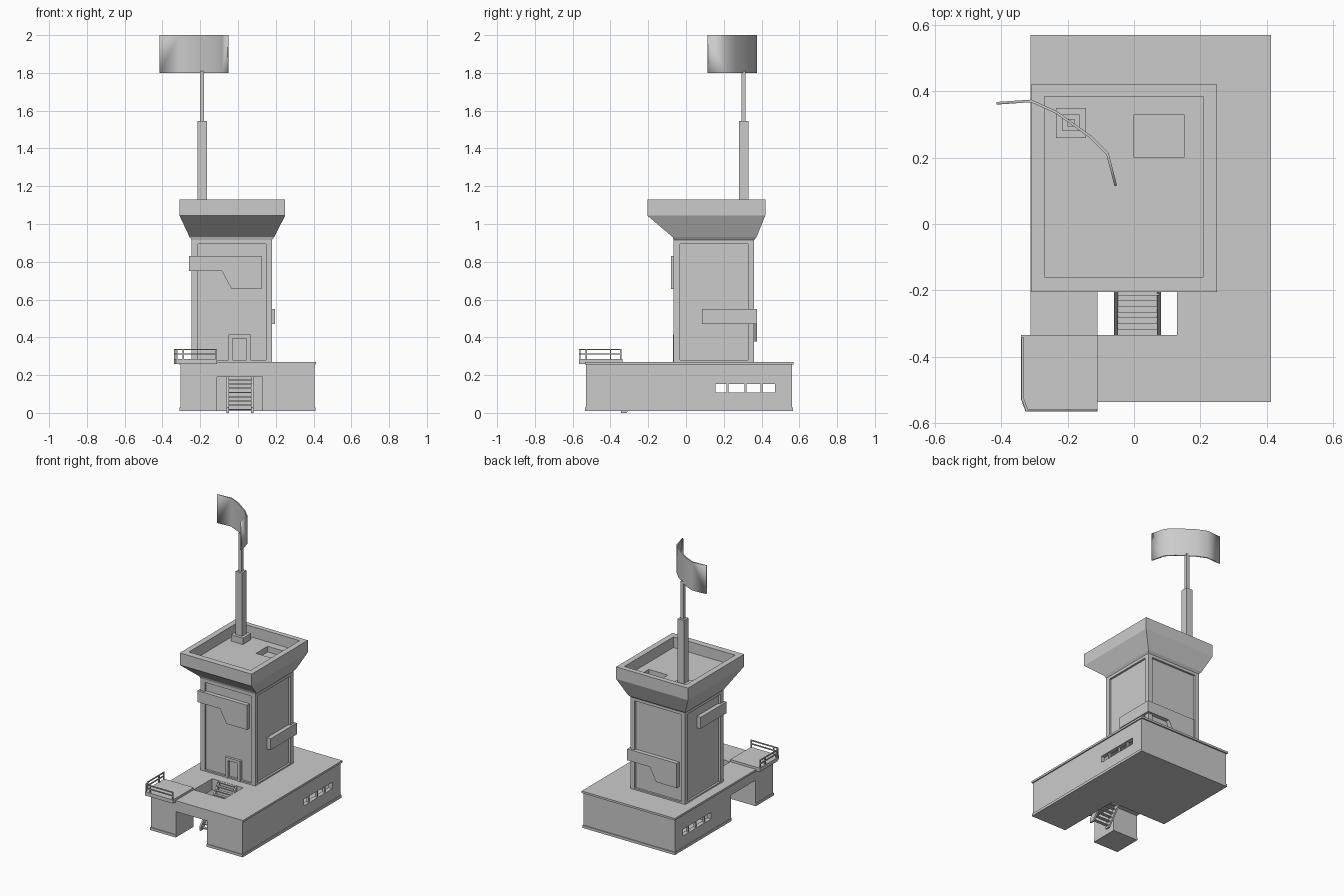
import bpy
import bmesh
from mathutils import Vector, Matrix

if "Cube" in bpy.data.objects:
    bpy.data.objects.remove(bpy.data.objects["Cube"], do_unlink=True)

GREY = (0.6, 0.6, 0.6, 1.0)
mat = bpy.data.materials.new("plain_grey")
mat.use_nodes = True
mat.diffuse_color = GREY
mat.node_tree.nodes["Principled BSDF"].inputs["Base Color"].default_value = GREY


def finish(name, bm):
    bmesh.ops.recalc_face_normals(bm, faces=bm.faces)
    mesh = bpy.data.meshes.new(name)
    bm.to_mesh(mesh)
    bm.free()
    mesh.materials.append(mat)
    ob = bpy.data.objects.new(name, mesh)
    bpy.context.scene.collection.objects.link(ob)
    return ob


def add_box(bm, x, y, z):
    """Box from (min, max) pairs."""
    size = Matrix.Diagonal((x[1] - x[0], y[1] - y[0], z[1] - z[0], 1))
    mid = Matrix.Translation((sum(x) / 2, sum(y) / 2, sum(z) / 2))
    bmesh.ops.create_cube(bm, size=1, matrix=mid @ size)


def boxes(name, *parts):
    bm = bmesh.new()
    for part in parts:
        add_box(bm, *part)
    return finish(name, bm)


def prism(name, points, axis, lo, hi):
    """Extrude a 2D outline along x, y or z."""
    place = {"x": lambda a, b: (lo, a, b), "y": lambda a, b: (a, lo, b),
             "z": lambda a, b: (a, b, lo)}[axis]
    bm = bmesh.new()
    face = bm.faces.new([bm.verts.new(place(*p)) for p in points])
    out = bmesh.ops.extrude_face_region(bm, geom=[face])
    move = Vector([hi - lo if axis == a else 0 for a in "xyz"])
    bmesh.ops.translate(bm, vec=move, verts=[v for v in out["geom"] if isinstance(v, bmesh.types.BMVert)])
    return finish(name, bm)


def loft(name, rings):
    """Skin a stack of rectangles given as x0, x1, y0, y1, z."""
    bm = bmesh.new()
    loops = [[bm.verts.new(c) for c in ((a, c, z), (b, c, z), (b, d, z), (a, d, z))]
             for a, b, c, d, z in rings]
    for low, high in zip(loops, loops[1:]):
        for i in range(4):
            j = (i + 1) % 4
            bm.faces.new((low[i], low[j], high[j], high[i]))
    bm.faces.new(loops[0])
    bm.faces.new(loops[-1])
    return finish(name, bm)


def bars(name, segments, width):
    bm = bmesh.new()
    for a, b in segments:
        a, b = Vector(a), Vector(b)
        turn = (b - a).to_track_quat("Z", "Y").to_matrix().to_4x4()
        size = Matrix.Diagonal((width, width, (b - a).length + width, 1))
        bmesh.ops.create_cube(bm, size=1, matrix=Matrix.Translation((a + b) / 2) @ turn @ size)
    return finish(name, bm)


def cut(ob, *cutters):
    for c in cutters:
        c.hide_render = True
        c.hide_set(True)
        mod = ob.modifiers.new("cut", "BOOLEAN")
        mod.operation = "DIFFERENCE"
        mod.solver = "EXACT"
        mod.object = c


# Base building with passage, stairwell and hollow window room
L, R, F, B = -0.305, 0.405, -0.53, 0.56
PL, PR, PF, PB, WELL = -0.11, 0.13, -0.335, -0.065, -0.13
DECK = 0.27
passage = prism("passage_cutter", [(PL, -1), (PR, -1), (PR, PB), (-1, PB), (-1, PF), (PL, PF)],
                "z", -0.5, 0.19)
well = boxes("stairwell_cutter", ((PL, PR), (PF, WELL), (0.1, 0.5)))
room = boxes("room_cutter", ((L + 0.03, R - 0.03), (0.1, 0.52), (0.05, 0.22)))
windows = boxes("window_cutter", ((-1, 1), (0.155, 0.47), (0.107, 0.153)))

base = boxes("base_building", ((L, R), (F, B), (0.012, DECK - 0.001)))
cut(base, passage, well, room, windows)
cornice = boxes("base_cornice", ((L - 0.007, R + 0.008), (F - 0.006, B + 0.01), (0.256, DECK)))
cut(cornice, well)
plinth = boxes("base_plinth", ((L - 0.004, R + 0.006), (F - 0.005, B + 0.006), (0.01, 0.028)))
cut(plinth, passage)
boxes("window_mullions", *[((x - 0.008, x + 0.008), (y - 0.005, y + 0.005), (0.107, 0.153))
                           for x in (L + 0.015, R - 0.015) for y in (0.22, 0.315, 0.40)])

# Staircase
STEPS = 12
run, rise = (WELL - PF) / STEPS, DECK / STEPS
boxes("stair_treads", *[((-0.05, 0.075), (PF + i * run, PF + (i + 1.15) * run),
                         ((i + 1) * rise - 0.008, (i + 1) * rise - 0.001)) for i in range(STEPS)])
for side, x in (("right", -0.06), ("left", 0.07)):
    prism(side + "_stringer", [(PF - 0.01, 0), (PF + 0.02, 0), (WELL, 0.235),
                               (WELL, DECK - 0.001), (PF - 0.01, 0.028)], "x", x, x + 0.012)

# Lookout platform and railing
prism("lookout_platform", [(PL, PF), (-0.34, PF), (-0.34, -0.53), (-0.327, -0.566), (PL, -0.566)],
      "z", 0.26, 0.286)
path = [(-0.115, -0.561), (-0.323, -0.561), (-0.335, -0.528), (-0.335, -0.345)]
rails = [((*p, z), (*q, z)) for z in (0.312, 0.336) for p, q in zip(path, path[1:])]
posts = [((*p, 0.28), (*p, 0.336)) for p in path + [(-0.29, -0.561), (-0.335, -0.4)]]
bars("lookout_railing", rails + posts, 0.007)

# Tower with recessed panels
TX, TY = (-0.245, 0.18), (-0.065, 0.36)
P, D = 0.033, 0.014
boxes("tower_core", ((TX[0] + D, TX[1] - D), (TY[0] + D, TY[1] - D), (DECK, 0.9)))
boxes("tower_frame", (TX, TY, (0.268, 0.28)), (TX, TY, (0.895, 0.916)),
      *[(x, y, (0.28, 0.895))
        for x in ((TX[0], TX[0] + P), (TX[1] - P, TX[1]))
        for y in ((TY[0], TY[0] + P), (TY[1] - P, TY[1]))])
boxes("door_frame", ((-0.05, -0.03), (-0.069, -0.045), (DECK, 0.415)),
      ((0.045, 0.065), (-0.069, -0.045), (DECK, 0.415)),
      ((-0.03, 0.045), (-0.069, -0.045), (0.395, 0.415)))

# Corner-wrapping wall fins, the second one turned half round and lower
outline = [(-0.26, 0.83), (-0.26, 0.75), (-0.085, 0.75), (-0.035, 0.657), (0.125, 0.657), (0.125, 0.83)]
front_fin = prism("front_fin", outline, "y", -0.08, -0.05)
side_fin = boxes("front_fin_return", ((-0.26, -0.23), (-0.05, 0.21), (0.75, 0.83)))
spin = Matrix.Translation((sum(TX), sum(TY), -0.28)) @ Matrix.Diagonal((-1, -1, 1, 1))
for ob, name in ((front_fin, "back_fin"), (side_fin, "back_fin_return")):
    twin = bpy.data.objects.new(name, ob.data.copy())
    twin.data.transform(spin)
    bpy.context.scene.collection.objects.link(twin)

# Flared tower head with parapet and roof hatch
head = loft("tower_head", [
    (TX[0], TX[1], TY[0], TY[1], 0.915), (-0.256, 0.191, -0.07, 0.373, 0.93),
    (-0.31, 0.25, -0.205, 0.42, 1.045), (-0.31, 0.25, -0.205, 0.42, 1.13),
    (-0.27, 0.21, -0.16, 0.385, 1.13), (-0.27, 0.21, -0.16, 0.385, 1.055)])
cut(head, boxes("hatch_cutter", ((0, 0.15), (0.2, 0.33), (1.015, 1.2))))

# Mast
CX, CY = -0.19, 0.305
for name, half, low, high in (("mast_foot", 0.045, 1.05, 1.1), ("mast_lower", 0.025, 1.09, 1.545),
                              ("mast_upper", 0.011, 1.54, 1.81)):
    boxes(name, ((CX - half, CX + half), (CY - half, CY + half), (low, high)))

# Curved antenna panel
arc = [(-0.415, 0.364), (-0.31, 0.371), (-0.235, 0.337), (CX, CY), (-0.13, 0.262),
       (-0.08, 0.212), (-0.055, 0.115)]
bm = bmesh.new()
pairs = [[bm.verts.new((x, y, z)) for z in (1.8, 2.0)] for x, y in arc]
for a, b in zip(pairs, pairs[1:]):
    bm.faces.new((a[0], b[0], b[1], a[1]))
panel = finish("antenna_panel", bm)
solid = panel.modifiers.new("thickness", "SOLIDIFY")
solid.thickness = 0.008
solid.offset = 0
bpy.ops.object.select_all(action="DESELECT")
panel.select_set(True)
bpy.context.view_layer.objects.active = panel
bpy.ops.object.shade_smooth_by_angle(angle=0.9)
for edge in panel.data.edges:
    if edge.is_loose or abs(panel.data.vertices[edge.vertices[0]].co.z
                            - panel.data.vertices[edge.vertices[1]].co.z) < 0.01:
        edge.use_edge_sharp = True
